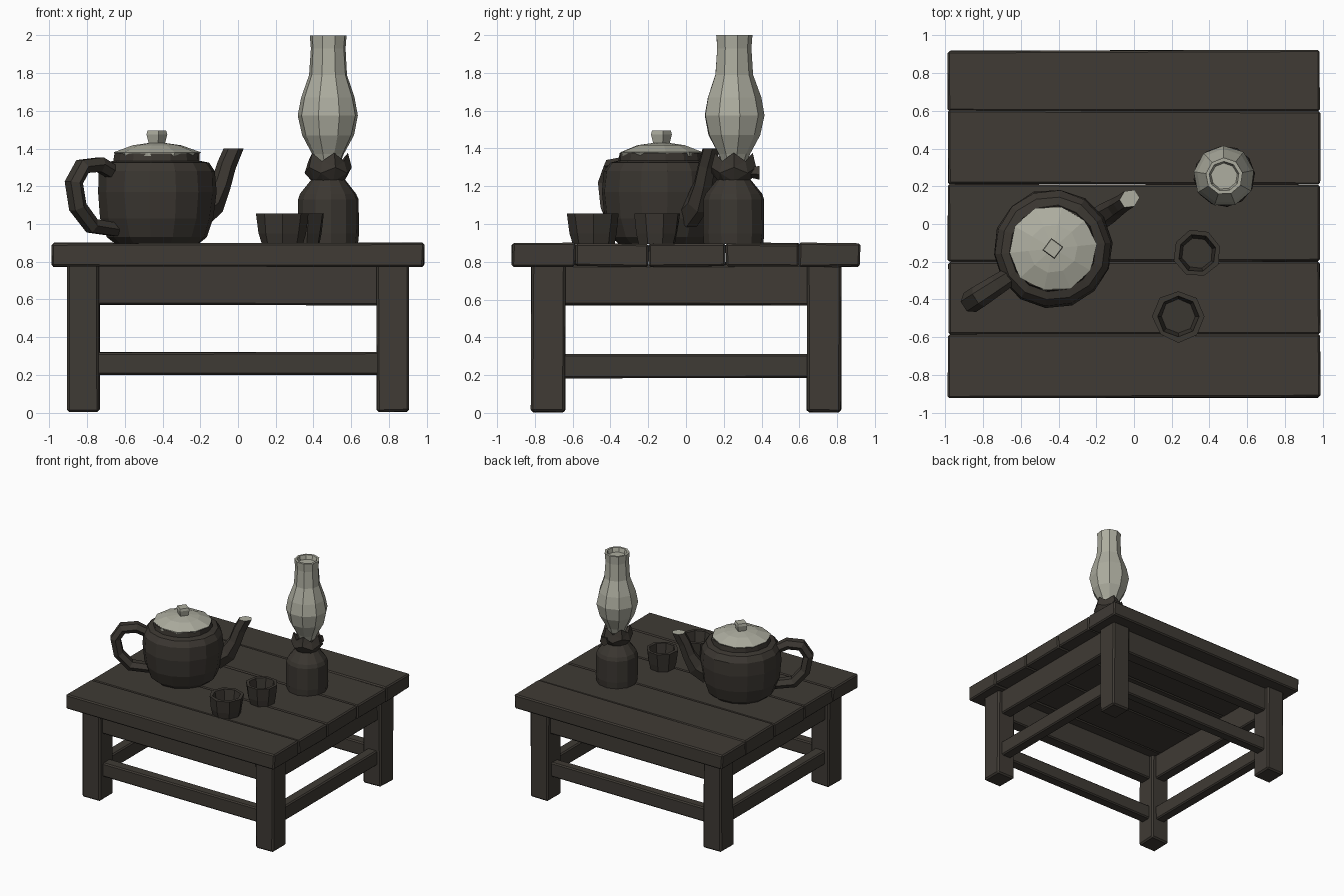
import bpy, bmesh, math, random
from mathutils import Vector, Matrix

if "Cube" in bpy.data.objects:
    bpy.data.objects.remove(bpy.data.objects["Cube"])

random.seed(4)


def material(name, rgb):
    m = bpy.data.materials.new(name)
    m.diffuse_color = (*rgb, 1)
    m.use_nodes = True
    m.node_tree.nodes["Principled BSDF"].inputs["Base Color"].default_value = m.diffuse_color
    return m


WOOD = material("dark wood", (0.050, 0.043, 0.035))
CLAY = material("dark clay", (0.044, 0.038, 0.031))
PALE = material("pale glaze", (0.42, 0.42, 0.35))


def finish(name, bm, mat):
    bmesh.ops.recalc_face_normals(bm, faces=bm.faces[:])
    me = bpy.data.meshes.new(name)
    bm.to_mesh(me)
    bm.free()
    ob = bpy.data.objects.new(name, me)
    bpy.context.collection.objects.link(ob)
    me.materials.append(mat)
    return ob


def board(name, lo, hi, bevel=0.01, wobble=0.003):
    """Hand-hewn box between two corners."""
    lo, hi = Vector(lo), Vector(hi)
    bm = bmesh.new()
    bmesh.ops.create_cube(bm, size=1)
    for v in bm.verts:
        v.co = Vector([(lo[i] + hi[i]) / 2 + v.co[i] * (hi[i] - lo[i])
                       + random.uniform(-wobble, wobble) for i in range(3)])
    bmesh.ops.bevel(bm, geom=bm.edges[:], offset=bevel, segments=1, affect='EDGES')
    return finish(name, bm, WOOD)


def skin(bm, rings):
    """Join successive vertex rings with quads."""
    n = len(rings[0])
    for a, b in zip(rings, rings[1:]):
        for i in range(n):
            j = (i + 1) % n
            bm.faces.new((a[i], a[j], b[j], b[i]))


def lathe(name, profile, centre, sides, mat, turn=0.0, wobble=0.0):
    """Closed faceted solid from (radius, z) pairs."""
    bm = bmesh.new()
    rings = []
    for r, z in profile:
        ring = []
        for i in range(sides):
            a = turn + 2 * math.pi * i / sides
            k = r * (1 + random.uniform(-wobble, wobble))
            ring.append(bm.verts.new((centre[0] + k * math.cos(a),
                                      centre[1] + k * math.sin(a), z)))
        rings.append(ring)
    skin(bm, rings)
    bm.faces.new(rings[0])
    bm.faces.new(rings[-1])
    return finish(name, bm, mat)


def sweep(name, path, centre, angle, mat, sides=6):
    """Tube in the vertical plane at angle; path is (reach, z, thickness, width)."""
    bm = bmesh.new()
    rot = Matrix.Rotation(angle, 3, 'Z')
    pts = [Vector((p[0], 0, p[1])) for p in path]
    rings = []
    for k, p in enumerate(pts):
        t = (pts[min(k + 1, len(pts) - 1)] - pts[max(k - 1, 0)]).normalized()
        n = Vector((-t.z, 0, t.x))
        ring = []
        for i in range(sides):
            a = 2 * math.pi * (i + 0.5) / sides
            q = p + n * path[k][2] * math.cos(a) + Vector((0, 1, 0)) * path[k][3] * math.sin(a)
            q = rot @ q
            ring.append(bm.verts.new((q.x + centre[0], q.y + centre[1], q.z)))
        rings.append(ring)
    skin(bm, rings)
    bm.faces.new(rings[0])
    bm.faces.new(rings[-1])
    return finish(name, bm, mat)


# Table top planks
seams = [-0.92, -0.585, -0.2, 0.21, 0.6, 0.92]
for i, (a, b) in enumerate(zip(seams, seams[1:])):
    board(f"top_plank_{i + 1}", (-0.985, a, 0.775), (0.985, b, 0.898), 0.01, 0.004)

# Legs
for sx in (-1, 1):
    for sy in (-1, 1):
        x, y = sx * 0.82, sy * 0.73
        board("leg", (x - 0.085, y - 0.09, 0.005), (x + 0.085, y + 0.09, 0.785), 0.012)

# Aprons and stretchers
for s in (-1, 1):
    y, x = s * 0.73, s * 0.82
    board("long_apron", (-0.76, y - 0.055, 0.57), (0.76, y + 0.055, 0.785))
    board("long_stretcher", (-0.76, y - 0.045, 0.2), (0.76, y + 0.045, 0.32))
    board("side_apron", (x - 0.05, -0.66, 0.57), (x + 0.05, 0.66, 0.785))
    board("side_stretcher", (x - 0.045, -0.66, 0.185), (x + 0.045, 0.66, 0.31))

# Teapot
pot = (-0.43, -0.13)
lathe("teapot_body", [(0.225, 0.895), (0.265, 0.93), (0.3, 1.03), (0.316, 1.17), (0.308, 1.28),
                      (0.275, 1.325), (0.23, 1.335), (0.225, 1.375)],
      pot, 14, CLAY, 0.1, 0.012)
lathe("teapot_lid", [(0.222, 1.36), (0.228, 1.38), (0.13, 1.417), (0.04, 1.43)],
      pot, 10, PALE, 0.1, 0.03)
lathe("lid_knob", [(0.042, 1.42), (0.056, 1.475), (0.05, 1.495)], pot, 4, PALE, 0.15)
axis = math.radians(33)
sweep("teapot_handle", [(-0.27, 1.27, 0.04, 0.05), (-0.36, 1.315, 0.045, 0.055),
                        (-0.47, 1.305, 0.045, 0.06), (-0.525, 1.22, 0.045, 0.06),
                        (-0.50, 1.09, 0.045, 0.06), (-0.41, 0.99, 0.045, 0.055),
                        (-0.26, 0.97, 0.04, 0.05)], pot, axis, CLAY)
spout = sweep("teapot_spout", [(0.25, 1.05, 0.09, 0.065), (0.35, 1.11, 0.075, 0.06),
                               (0.405, 1.21, 0.055, 0.052), (0.44, 1.31, 0.052, 0.048),
                               (0.485, 1.40, 0.062, 0.048)], pot, axis, CLAY)
# Level the mouth of the spout and colour it
me = spout.data
for v in list(me.vertices)[-6:]:
    v.co.z = 1.40
me.materials.append(PALE)
for f in me.polygons:
    if f.center.z > 1.39:
        f.material_index = 1

# Cups, with a hollow
for n, c, turn in (("cup_back", (0.335, -0.155), 0.3), ("cup_front", (0.235, -0.49), 0.0)):
    r = 0.127 if n == "cup_back" else 0.137
    lathe(n, [(r * 0.8, 0.895), (r * 0.9, 0.95), (r, 1.055), (r * 0.8, 1.055), (r * 0.66, 0.925)],
          c, 8, CLAY, turn, 0.03)

# Oil lamp
lamp = (0.478, 0.253)
lathe("lamp_base", [(0.158, 0.895), (0.163, 0.95), (0.162, 1.13), (0.15, 1.16), (0.09, 1.235),
                    (0.08, 1.25)], lamp, 12, CLAY, 0.1, 0.01)
# Burner collar with a jagged crown
bm = bmesh.new()
rings = []
for r, z, dz in ((0.085, 1.225, 0), (0.125, 1.285, 0.015), (0.105, 1.355, 0.022), (0.06, 1.325, 0)):
    rings.append([bm.verts.new((lamp[0] + r * math.cos(i * math.pi / 5),
                                lamp[1] + r * math.sin(i * math.pi / 5),
                                z + dz * (-1) ** i)) for i in range(10)])
skin(bm, rings)
bm.faces.new(rings[0])
bm.faces.new(rings[-1])
bmesh.ops.triangulate(bm, faces=bm.faces[:])
finish("lamp_burner", bm, CLAY)
# Wick knob
bm = bmesh.new()
bmesh.ops.create_cone(bm, cap_ends=True, segments=5, radius1=0.025, radius2=0.04, depth=0.07,
                      matrix=Matrix.Translation((lamp[0] + 0.03, lamp[1] + 0.1, 1.275))
                      @ Matrix.Rotation(-math.pi / 2, 4, 'X'))
finish("wick_knob", bm, CLAY)
# Glass chimney with an open, shallow mouth
lathe("lamp_chimney", [(0.065, 1.32), (0.085, 1.37), (0.14, 1.47), (0.163, 1.575), (0.145, 1.67),
                       (0.103, 1.79), (0.093, 1.93), (0.098, 2.0), (0.08, 2.0), (0.07, 1.965)],
      lamp, 9, PALE, 0.2, 0.015)
